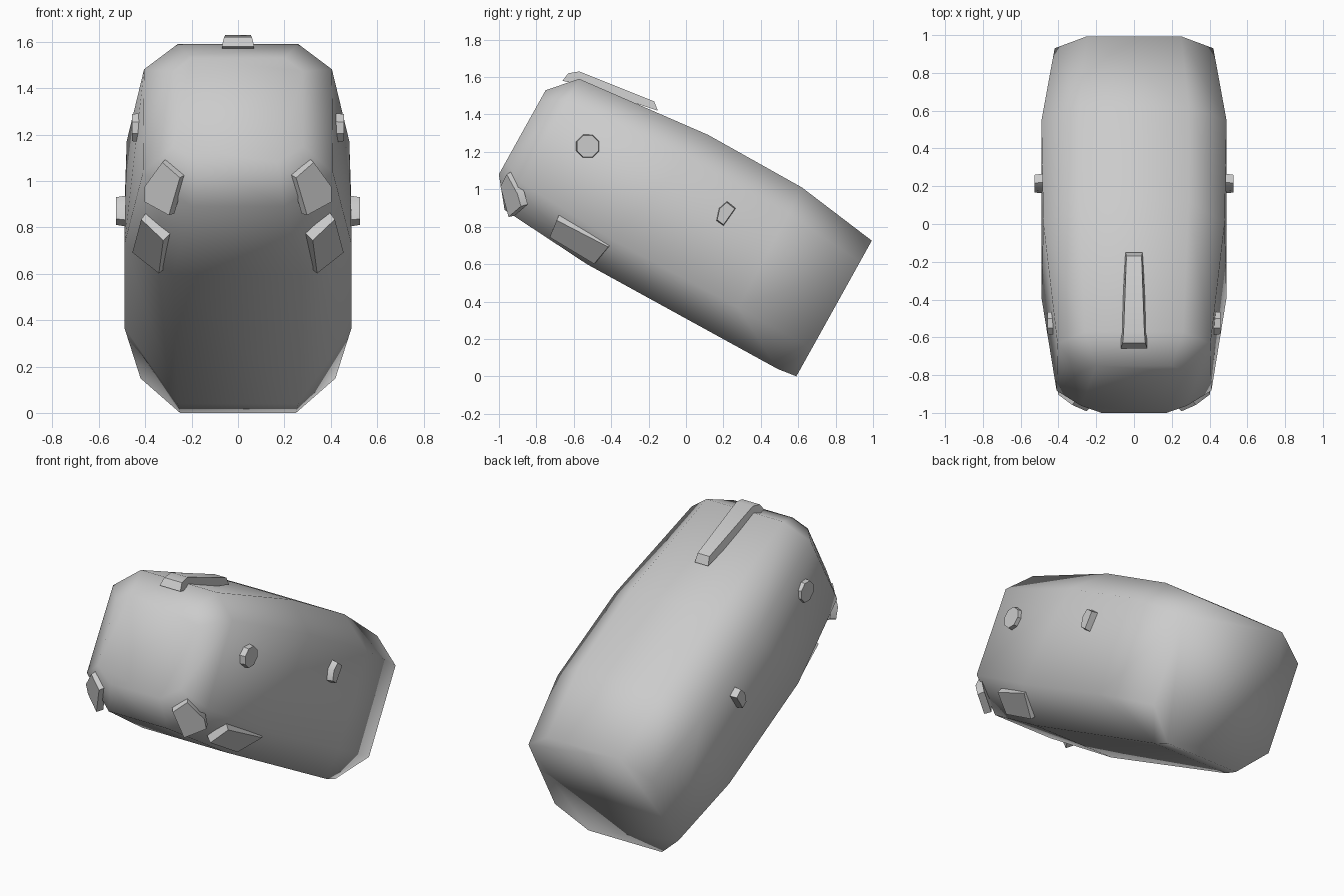
import bpy, bmesh, math
from mathutils import Vector

if "Cube" in bpy.data.objects:
    bpy.data.objects.remove(bpy.data.objects["Cube"], do_unlink=True)

grey = bpy.data.materials.new("light_grey")
grey.use_nodes = True
colour = (0.6, 0.6, 0.6, 1)
grey.diffuse_color = colour
grey.node_tree.nodes["Principled BSDF"].inputs["Base Color"].default_value = colour


def finish(name, bm, mirror=False, angle=None):
    bmesh.ops.recalc_face_normals(bm, faces=bm.faces)
    mesh = bpy.data.meshes.new(name)
    bm.to_mesh(mesh)
    bm.free()
    obj = bpy.data.objects.new(name, mesh)
    bpy.context.collection.objects.link(obj)
    mesh.materials.append(grey)
    bpy.ops.object.select_all(action='DESELECT')
    obj.select_set(True)
    bpy.context.view_layer.objects.active = obj
    if angle is None:
        bpy.ops.object.shade_smooth()
    else:
        bpy.ops.object.shade_smooth_by_angle(angle=math.radians(angle))
    if mirror:
        obj.modifiers.new("Mirror", 'MIRROR')
    return obj


def tilt(x, s, v):
    """Body axes (s forward from the back end, v up) to world."""
    return Vector((x, 0.59 - 0.874 * s + 0.486 * v, 0.486 * s + 0.874 * v))


def loft(name, rings, **kw):
    bm = bmesh.new()
    loops = [[bm.verts.new(p) for p in ring] for ring in rings]
    n = len(loops[0])
    for a, b in zip(loops, loops[1:]):
        for i in range(n):
            j = (i + 1) % n
            bm.faces.new((a[i], a[j], b[j], b[i]))
    bm.faces.new(loops[0])
    bm.faces.new(loops[-1])
    return finish(name, bm, **kw)


def octagon(top, upper, lower, bottom):
    """Eight-sided section from four (x, s, v) corners on one side."""
    half = [top, upper, lower, bottom]
    left = [tilt(*p) for p in half]
    right = [tilt(-x, s, v) for x, s, v in reversed(half)]
    return left + right


# Tilted body shell, from the back end to the face
loft("body", [
    octagon((0.25, 0, 0.83), (0.42, 0, 0.70), (0.42, 0, 0.17), (0.25, 0, 0)),
    octagon((0.29, 0.465, 0.897), (0.49, 0.46, 0.74), (0.49, 0.45, 0.17), (0.26, 0.107, -0.014)),
    octagon((0.29, 1.04, 0.899), (0.48, 1.08, 0.74), (0.49, 1.21, 0.16), (0.28, 1.27, -0.02)),
    octagon((0.26, 1.787, 0.826), (0.405, 1.79, 0.70), (0.41, 1.79, 0.19), (0.20, 1.796, 0.02)),
    octagon((0.20, 1.915, 0.686), (0.28, 1.915, 0.62), (0.28, 1.915, 0.25), (0.17, 1.915, 0.171)),
])


def plate(name, corners, out, inner, outer, shrink=0.9):
    """Bevelled pad: an outline pushed in and out along a direction."""
    pts = [Vector(c) for c in corners]
    d = Vector(out).normalized()
    mid = sum(pts, Vector()) / len(pts)
    return loft(name, [[p - d * inner for p in pts],
                       [mid + (p - mid) * shrink + d * outer for p in pts]],
                mirror=True, angle=40)


# Round side knobs
disc = [(0.43, -0.525 + 0.07 * math.cos(a), 1.23 + 0.07 * math.sin(a))
        for a in [math.radians(22.5 + 45 * i) for i in range(8)]]
plate("side_knob", disc, (1, 0, 0), 0.03, 0.028)

# Small rear side lugs
plate("rear_lug", [(0.49, 0.22, 0.94), (0.49, 0.27, 0.90), (0.49, 0.20, 0.80),
                   (0.49, 0.16, 0.83), (0.49, 0.175, 0.90)], (1, 0, 0), 0.03, 0.037, 0.85)

# Pads on the lower front corners
plate("front_pad", [(0.32, -0.95, 1.09), (0.24, -0.985, 1.02), (0.29, -0.94, 0.85),
                    (0.40, -0.87, 0.91), (0.40, -0.89, 0.98)], (0.5, -0.8, -0.3), 0.03, 0.012, 0.95)

# Long pads under the lower side edges
plate("lower_pad", [(0.45, -0.40, 0.70), (0.33, -0.48, 0.605), (0.31, -0.73, 0.755),
                    (0.41, -0.69, 0.85)], (0.6, -0.45, -0.65), 0.03, 0.015, 0.95)

# Tapered crest along the top
crest = [(-0.66, 1.58, 0.07), (-0.63, 1.62, 0.06), (-0.57, 1.63, 0.055),
         (-0.17, 1.47, 0.04), (-0.15, 1.42, 0.045), (-0.57, 1.56, 0.07)]
loft("top_crest", [[(side * w, y, z) for y, z, w in crest] for side in (-1, 1)], angle=40)
